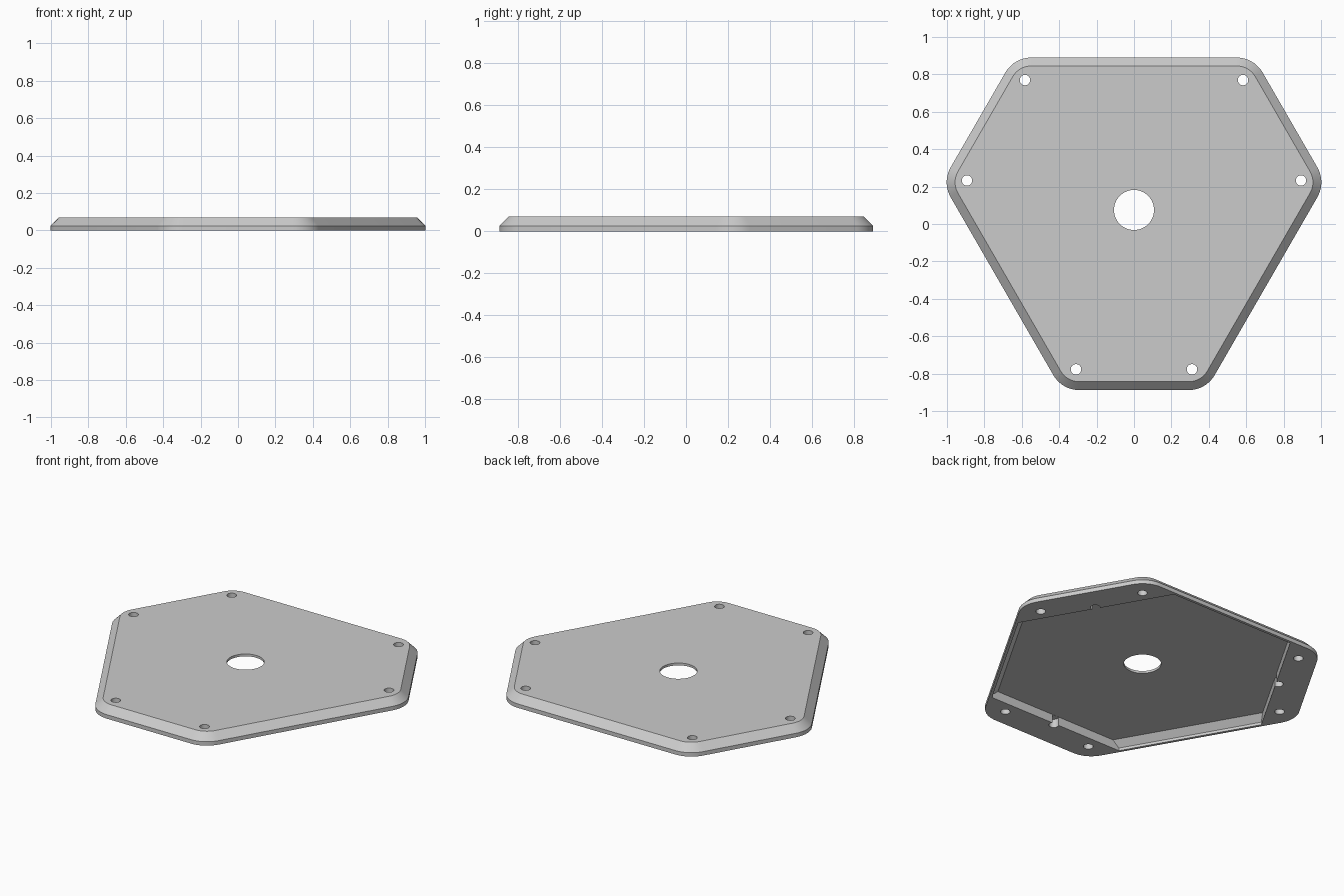
import bpy, bmesh
from math import radians, cos, sin, pi
from mathutils import Vector

scene_cube = bpy.data.objects.get("Cube")
if scene_cube:
    bpy.data.objects.remove(scene_cube, do_unlink=True)

CENTRE = Vector((0, 0.075))
LONG, SHORT = 0.815, 0.963      # distances of long and short sides from the centre
RADIUS = 0.16
TOP, FLOOR = 0.07, 0.055

grey = bpy.data.materials.new("plain grey")
grey.use_nodes = True
colour = (0.6, 0.6, 0.6, 1)
grey.diffuse_color = colour
grey.node_tree.nodes["Principled BSDF"].inputs["Base Color"].default_value = colour


def direction(degrees):
    return Vector((cos(radians(degrees)), sin(radians(degrees))))


def hexagon(long, short, radius=0, steps=0):
    """Six-sided outline with alternating side distances and rounded corners."""
    points = []
    for i in range(6):
        a = 30 + 60 * i
        d0, d1 = (short, long) if i % 2 == 0 else (long, short)
        d0, d1 = d0 - radius, d1 - radius
        along = (d1 - d0 * cos(pi / 3)) / sin(pi / 3)
        corner = CENTRE + direction(a) * d0 + direction(a + 90) * along
        for s in range(steps + 1):
            turn = 60 * s / steps if steps else 0
            points.append(corner + direction(a + turn) * radius)
    return points


def circle(centre, radius, sides=32):
    return [centre + direction(360 * i / sides) * radius for i in range(sides)]


def loft(name, layers):
    """Closed solid through stacked outlines, each given as (outline, height)."""
    bm = bmesh.new()
    rings = [[bm.verts.new((p.x, p.y, z)) for p in outline] for outline, z in layers]
    bm.faces.new(rings[0][::-1])
    bm.faces.new(rings[-1])
    for low, high in zip(rings, rings[1:]):
        for i in range(len(low)):
            j = (i + 1) % len(low)
            bm.faces.new((low[i], low[j], high[j], high[i]))
    mesh = bpy.data.meshes.new(name)
    bm.to_mesh(mesh)
    bm.free()
    obj = bpy.data.objects.new(name, mesh)
    bpy.context.collection.objects.link(obj)
    mesh.materials.append(grey)
    return obj


# Plate with a bevelled upper rim
bevel = 0.045
outer = hexagon(LONG, SHORT, RADIUS, 10)
inner = hexagon(LONG - bevel, SHORT - bevel, RADIUS - bevel, 10)
plate = loft("cover_plate", [(outer, 0), (outer, TOP - bevel), (inner, TOP)])

# Underside recess: long sides slope inward, short sides are upright
wide, narrow = hexagon(0.798, 0.775), hexagon(0.76, 0.775)
cutters = [loft("recess_cutter", [(wide, -0.1), (wide, 0.017), (narrow, FLOOR)])]

# Centre opening
cutters.append(loft("opening_cutter", [(circle(CENTRE, 0.107, 64), -0.1),
                                       (circle(CENTRE, 0.107, 64), 0.2)]))

# Two screw holes and one blind notch at each short side
for a in (30, 150, 270):
    for side in (-1, 1):
        ring = circle(CENTRE + direction(a) * 0.852 + direction(a + 90) * 0.31 * side, 0.028)
        cutters.append(loft("screw_cutter", [(ring, -0.1), (ring, 0.2)]))
    ring = circle(CENTRE + direction(a) * 0.79, 0.028)
    cutters.append(loft("notch_cutter", [(ring, -0.1), (ring, FLOOR - 0.001)]))

bpy.context.view_layer.objects.active = plate
plate.select_set(True)
for cutter in cutters:
    cutter.hide_render = True
    cut = plate.modifiers.new("cut", 'BOOLEAN')
    cut.operation, cut.solver, cut.object = 'DIFFERENCE', 'EXACT', cutter
    bpy.ops.object.modifier_apply(modifier=cut.name)
    bpy.data.objects.remove(cutter, do_unlink=True)

bpy.ops.object.shade_smooth_by_angle(angle=radians(30))
